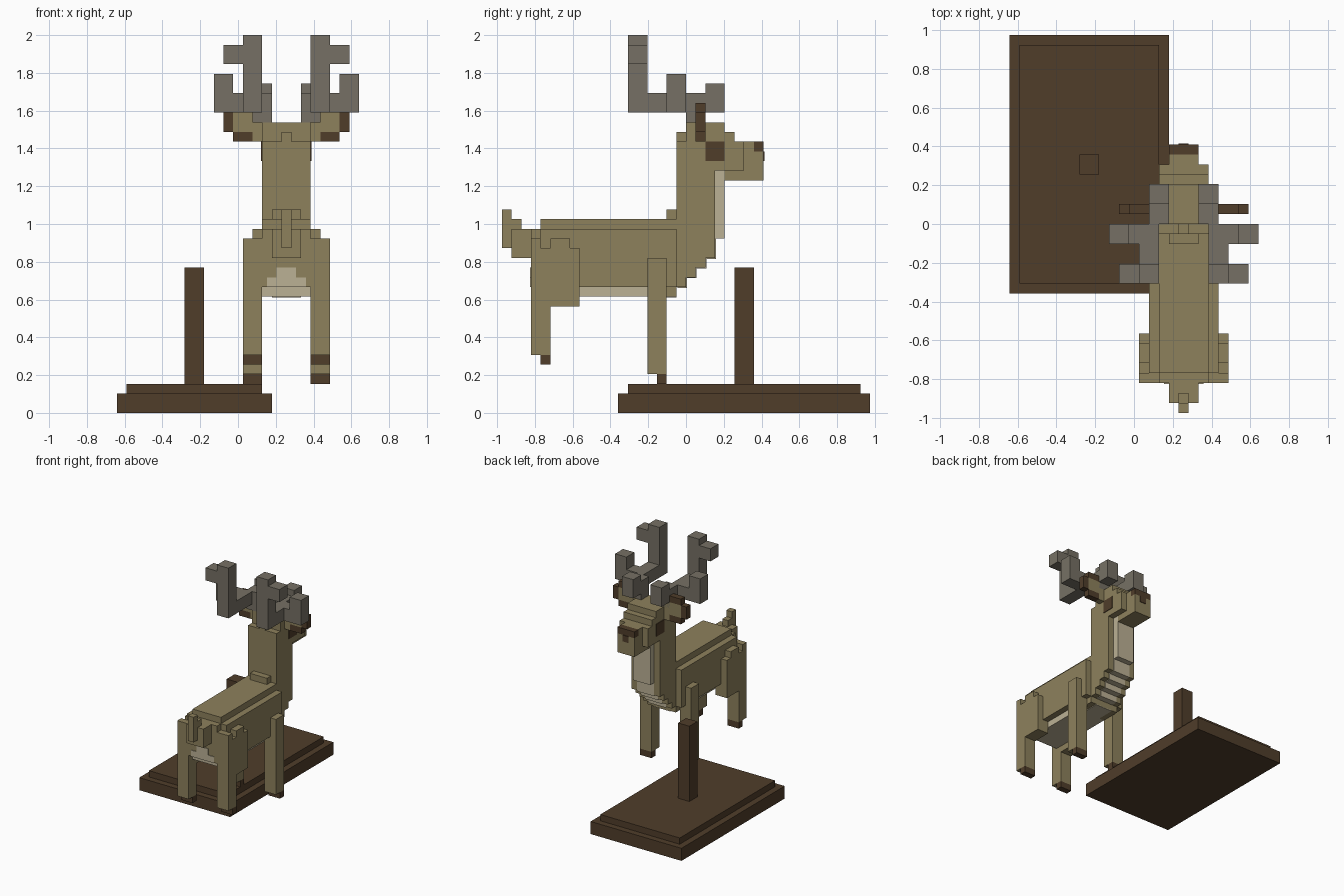
import bpy, bmesh
from mathutils import Vector

cube = bpy.data.objects.get("Cube")
if cube:
    bpy.data.objects.remove(cube)

U = 2 / 39      # one block of the grid
DEER_X = 5      # the deer stands beside the plinth


def material(name, rgb):
    m = bpy.data.materials.new(name)
    m.use_nodes = True
    m.diffuse_color = (*rgb, 1)
    m.node_tree.nodes["Principled BSDF"].inputs["Base Color"].default_value = (*rgb, 1)
    return m


FUR = material("tan fur", (.27, .22, .108))
PALE = material("pale fur", (.5, .44, .3))
DARK = material("dark brown", (.08, .047, .023))
HORN = material("grey antler", (.18, .163, .128))


def part(name, mat, *boxes, centre=DEER_X):
    """Join boxes given as (x range, y range, z range) in blocks."""
    bm = bmesh.new()
    for ranges in boxes:
        lo, hi = (Vector(v) for v in zip(*ranges))
        mid, size = (lo + hi) / 2, hi - lo
        for v in bmesh.ops.create_cube(bm, size=1)["verts"]:
            v.co = (v.co * size + mid + Vector((centre, 0, 0))) * U
    mesh = bpy.data.meshes.new(name)
    bm.to_mesh(mesh)
    bm.free()
    mesh.materials.append(mat)
    obj = bpy.data.objects.new(name, mesh)
    bpy.context.collection.objects.link(obj)


def pair(name, mat, *boxes):
    part("left_" + name, mat, *boxes)
    part("right_" + name, mat, *[((-x[1], -x[0]), y, z) for x, y, z in boxes])


def half(w):
    return (-w, w)


# Plinth and post
part("plinth", DARK, ((-12.5, 3.5), (-7, 19), (0, 2)),
     ((-11.5, 2.5), (-6, 18), (2, 3)), centre=0)
part("post", DARK, ((-5.5, -3.5), (5, 7), (3, 15)), centre=0)

# Trunk
part("body", FUR, (half(3.5), (-15, -1), (13, 19)),
     (half(2.5), (-15, -1), (19, 20)),
     (half(1.5), (-2, -1), (20, 21)),
     (half(2.5), (-4, -1), (12, 13)),
     (half(2.5), (-16, -15), (13, 19)))
part("belly", PALE, (half(2.5), (-15, -4), (12, 13)),
     (half(1.5), (-4, -1), (11.9, 12.1)))
part("rump_patch", PALE, (half(2), (-16.1, -16), (13, 14)),
     (half(1), (-16.1, -16), (14, 15)))
part("tail", FUR, (half(1.5), (-18, -15), (16, 19)),
     (half(.5), (-18, -17), (19, 20)),
     (half(.5), (-19, -18), (17, 21)))

# Stepped chest and neck
part("neck", FUR, *[(half(2.5), (-1, j), (13 + j, 28)) for j in range(4)])
part("chest_patch", PALE, (half(1.5), (3, 4), (18, 25)),
     *[(half(1.5), (-.9, j + .1), (12.9 + j, 18)) for j in range(4)])

# Head
part("head", FUR, (half(2.5), (-1, 6), (25, 28)),
     (half(2.5), (0, 4), (28, 30)),
     (half(2.5), (4, 5), (28, 29)),
     (half(.5), (-1, 0), (28, 29)))
part("muzzle", FUR, (half(1.5), (4, 7), (24, 28)),
     (half(1.5), (7, 8), (24, 27)))
part("nose", DARK, (half(1.5), (7, 8), (27, 28)),
     (half(.5), (8, 8.1), (26, 27)))
pair("eye", DARK, ((2.5, 2.6), (2, 4), (26, 28)))

# Ears with a dark rim
pair("ear", FUR, ((2.5, 3.5), (1, 2), (28, 31)),
     ((3.5, 5.5), (1, 2), (29, 31)))
pair("ear_rim", DARK, ((3.5, 5.5), (1, 2), (28, 29)),
     ((5.5, 6.5), (1, 2), (29, 31)),
     ((2.5, 5.5), (1, 2), (31, 32)))

# Antlers: root, front tine, beam, side tine, rear tine
pair("antler", HORN, ((1.5, 3.5), (0, 2), (30, 33)),
     ((1.5, 3.5), (2, 4), (31, 34)),
     ((2.5, 4.5), (-6, 0), (31, 33)),
     ((4.5, 5.5), (-2, 0), (31, 33)),
     ((5.5, 7.5), (-2, 0), (31, 35)),
     ((2.5, 4.5), (-6, -4), (33, 39)),
     ((4.5, 6.5), (-6, -4), (36, 38)))

# Legs and hooves
LEG = (2.5, 4.5)
pair("front_leg", FUR, (LEG, (-4, -2), (4, 16)))
pair("front_hoof", DARK, (LEG, (-3, -2), (3, 4)))
pair("rear_leg", FUR, (LEG, (-16, -14), (6, 17)),
     (LEG, (-16, -15), (17, 18)),
     (LEG, (-14, -11), (11, 17)),
     (LEG, (-14, -12), (17, 18)))
pair("rear_hoof", DARK, (LEG, (-15, -14), (5, 6)))
